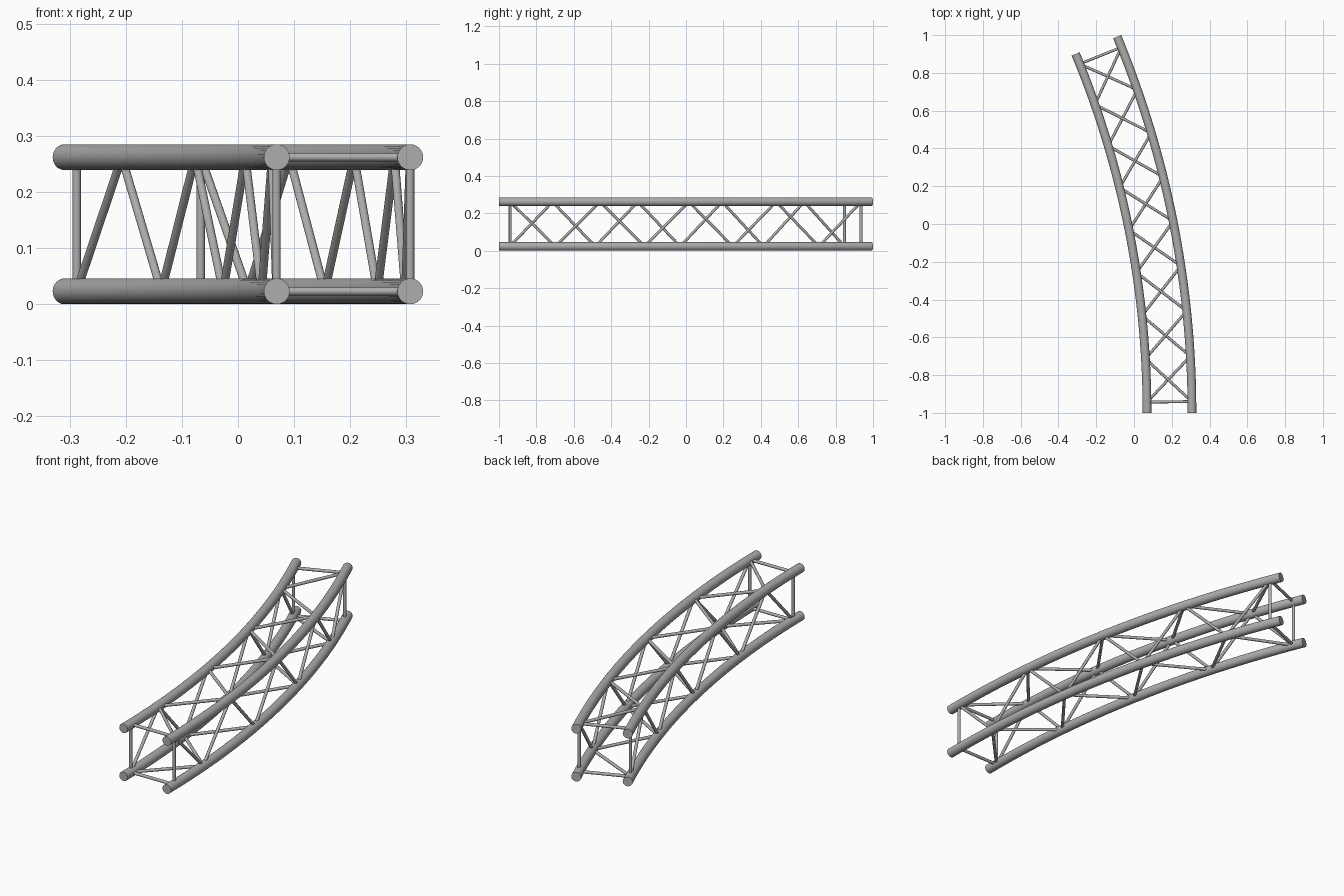
import bpy
import bmesh
from math import cos, sin, radians
from mathutils import Matrix, Vector

cube = bpy.data.objects.get("Cube")
if cube:
    bpy.data.objects.remove(cube, do_unlink=True)

# Truss dimensions: all chords are arcs about one vertical axis
ARC = radians(22.5)
INNER, OUTER = 4.966, 5.204
LOW, HIGH = 0.023, 0.262
CENTRE = Vector((0.307 - OUTER, -1.0, 0))
TUBE_R, BRACE_R = 0.023, 0.0075
BAYS = 8
INSET = radians(0.66)

steel = bpy.data.materials.new("grey steel")
steel.use_nodes = True
GREY = (0.42, 0.42, 0.42, 1)
steel.diffuse_color = GREY
bsdf = next(n for n in steel.node_tree.nodes if n.type == "BSDF_PRINCIPLED")
bsdf.inputs["Base Color"].default_value = GREY


def finish(bm, name):
    bmesh.ops.recalc_face_normals(bm, faces=bm.faces)
    mesh = bpy.data.meshes.new(name)
    bm.to_mesh(mesh)
    bm.free()
    mesh.materials.append(steel)
    obj = bpy.data.objects.new(name, mesh)
    bpy.context.collection.objects.link(obj)
    bpy.ops.object.select_all(action="DESELECT")
    obj.select_set(True)
    bpy.context.view_layer.objects.active = obj
    bpy.ops.object.shade_smooth_by_angle(angle=radians(40))


def node(radius, z, k):
    """Point on a chord's centre line at bay joint k."""
    a = INSET + (ARC - 2 * INSET) * k / BAYS
    return CENTRE + Vector((radius * cos(a), radius * sin(a), z))


def chord(name, radius, z):
    bm = bmesh.new()
    place = Matrix.Translation(CENTRE + Vector((radius, 0, z))) @ Matrix.Rotation(radians(90), 4, "X")
    bmesh.ops.create_circle(bm, segments=32, radius=TUBE_R, matrix=place)
    bmesh.ops.spin(bm, geom=bm.verts[:] + bm.edges[:], cent=CENTRE, axis=(0, 0, 1),
                   angle=ARC, steps=24, use_duplicate=False)
    bmesh.ops.holes_fill(bm, edges=[e for e in bm.edges if e.is_boundary], sides=0)
    finish(bm, name)


def braces(name, pairs):
    bm = bmesh.new()
    for a, b in pairs:
        d = b - a
        place = Matrix.Translation((a + b) / 2) @ d.to_track_quat("Z", "Y").to_matrix().to_4x4()
        bmesh.ops.create_cone(bm, cap_ends=True, segments=16, radius1=BRACE_R,
                              radius2=BRACE_R, depth=d.length, matrix=place)
    finish(bm, name)


def zigzag(even, odd):
    """Diagonals alternating between two chords, bay by bay."""
    pts = [node(*(odd if k % 2 else even), k) for k in range(BAYS + 1)]
    return list(zip(pts, pts[1:]))


# Main tubes
inner_low, inner_high = (INNER, LOW), (INNER, HIGH)
outer_low, outer_high = (OUTER, LOW), (OUTER, HIGH)
chord("inner_bottom_tube", *inner_low)
chord("inner_top_tube", *inner_high)
chord("outer_bottom_tube", *outer_low)
chord("outer_top_tube", *outer_high)

# Diagonal lacing on the four faces
braces("inner_side_lacing", zigzag(inner_low, inner_high))
braces("outer_side_lacing", zigzag(outer_high, outer_low))
braces("top_lacing", zigzag(outer_high, inner_high))
braces("bottom_lacing", zigzag(inner_low, outer_low))

# Square frames at both ends
loop = [inner_low, inner_high, outer_high, outer_low]
for name, k in (("front_end_frame", 0), ("back_end_frame", BAYS)):
    corners = [node(*c, k) for c in loop]
    braces(name, list(zip(corners, corners[1:] + corners[:1])))
